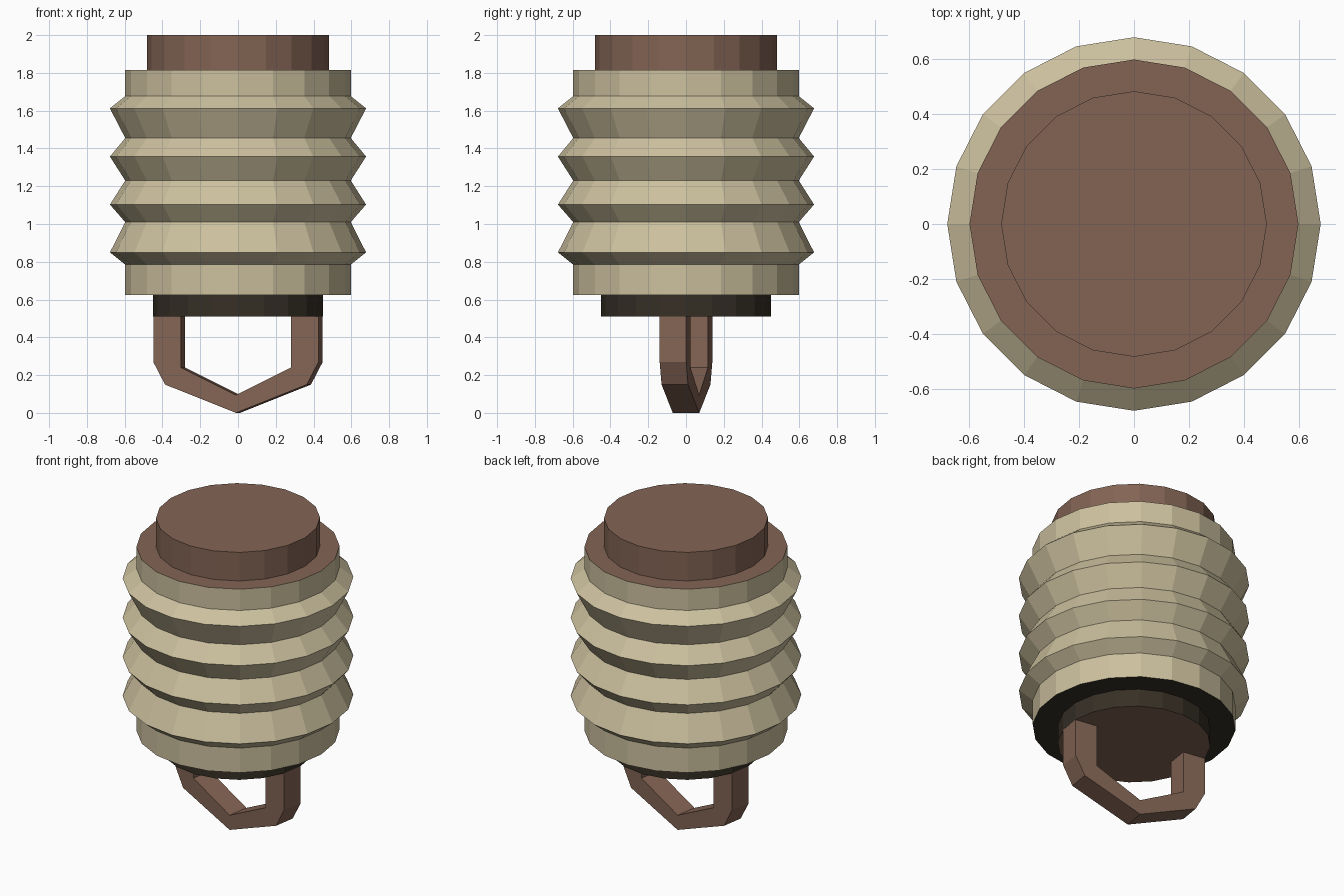
import bpy, bmesh, math

if "Cube" in bpy.data.objects:
    bpy.data.objects.remove(bpy.data.objects["Cube"])


def material(name, r, g, b):
    lin = lambda v: ((v / 255 + 0.055) / 1.055) ** 2.4
    m = bpy.data.materials.new(name)
    m.diffuse_color = (lin(r), lin(g), lin(b), 1)
    m.use_nodes = True
    m.node_tree.nodes["Principled BSDF"].inputs["Base Color"].default_value = m.diffuse_color
    return m


beige = material("beige", 204, 192, 158)
brown = material("brown", 131, 100, 84)
dark = material("dark umber", 54, 47, 37)


def finish(name, bm, mats):
    bmesh.ops.recalc_face_normals(bm, faces=bm.faces)
    me = bpy.data.meshes.new(name)
    bm.to_mesh(me)
    bm.free()
    for m in mats:
        me.materials.append(m)
    ob = bpy.data.objects.new(name, me)
    bpy.context.collection.objects.link(ob)
    return ob


def lathe(name, profile, side, top, bottom, n=20):
    """Turned solid with separate colours for wall, top cap and bottom cap."""
    bm = bmesh.new()
    rings = [[bm.verts.new((r * math.cos(2 * math.pi * k / n),
                            r * math.sin(2 * math.pi * k / n), z))
              for k in range(n)] for r, z in profile]
    for a, b in zip(rings, rings[1:]):
        for k in range(n):
            j = (k + 1) % n
            bm.faces.new((a[k], a[j], b[j], b[k]))
    bm.faces.new(rings[-1]).material_index = 1
    bm.faces.new(rings[0][::-1]).material_index = 2
    return finish(name, bm, (side, top, bottom))


# Ribbed body: straight collars with four sharp ridges between
R, P = 0.597, 0.678
body = [(R, 0.625), (R, 0.785), (P, 0.85), (R, 1.01), (P, 1.103), (R, 1.23),
        (P, 1.357), (R, 1.455), (P, 1.612), (R, 1.677), (R, 1.815)]
lathe("ribbed_body", body, beige, brown, dark)

# Top cap and lower base disc
lathe("top_cap", [(0.482, 1.815), (0.482, 2.0)], brown, brown, brown)
lathe("base_disc", [(0.449, 0.51), (0.449, 0.625)], dark, dark, brown)

# Hanging loop: flat bent bar, turned slightly about z
outer = [(0.443, 0.512), (0.443, 0.27), (0.38, 0.15), (0, 0)]
inner = [(0.295, 0.512), (0.295, 0.24), (0.295, 0.24), (0, 0.095)]
mirror = lambda pts: [(-x, z) for x, z in pts[-2::-1]]
outer += mirror(outer)
inner += mirror(inner)
t = 0.071
bm = bmesh.new()
sections = [[bm.verts.new(v) for v in ((a, -t, b), (a, t, b), (c, t, d), (c, -t, d))]
            for (a, b), (c, d) in zip(outer, inner)]
for s, u in zip(sections, sections[1:]):
    for k in range(4):
        j = (k + 1) % 4
        bm.faces.new((s[k], s[j], u[j], u[k]))
bm.faces.new(sections[0])
bm.faces.new(sections[-1])
bmesh.ops.remove_doubles(bm, verts=bm.verts, dist=0.0005)
loop = finish("hanging_loop", bm, (brown,))
loop.rotation_euler.z = math.radians(-9)
